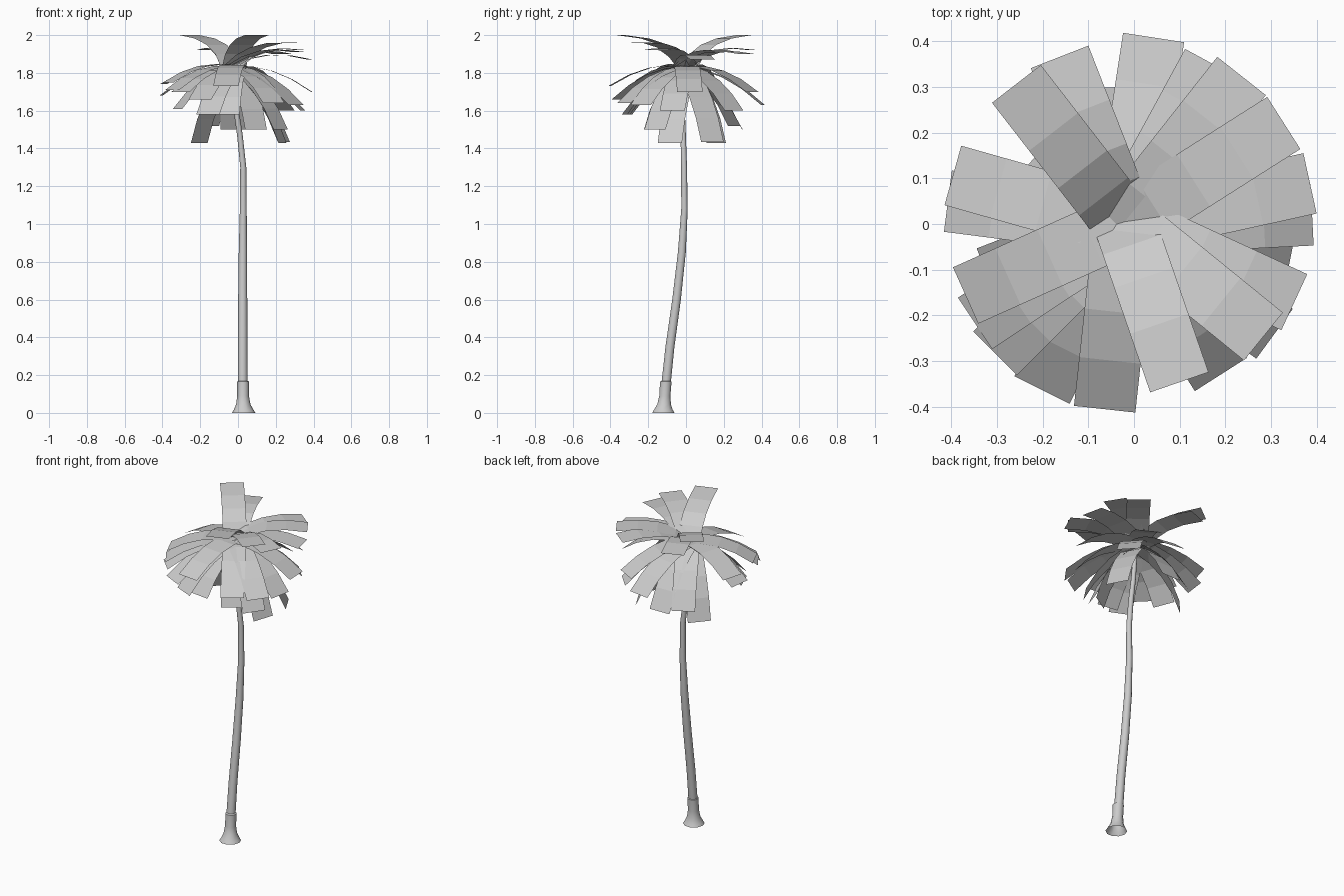
import bpy, bmesh, math
from mathutils import Vector

if "Cube" in bpy.data.objects:
    bpy.data.objects.remove(bpy.data.objects["Cube"], do_unlink=True)

grey = bpy.data.materials.new("light_grey")
grey.use_nodes = True
grey.diffuse_color = (0.6, 0.6, 0.6, 1)
grey.node_tree.nodes["Principled BSDF"].inputs["Base Color"].default_value = (0.6, 0.6, 0.6, 1)

CROWN = Vector((-0.02, 0.0, 1.835))


def finish(name, bm):
    mesh = bpy.data.meshes.new(name)
    bm.to_mesh(mesh)
    bm.free()
    mesh.materials.append(grey)
    obj = bpy.data.objects.new(name, mesh)
    bpy.context.collection.objects.link(obj)
    return obj


def tube(name, rings, sides=10):
    """Loft open-ended circles given as (x, y, z, radius), bottom to top."""
    bm = bmesh.new()
    loops = []
    for x, y, z, r in rings:
        loops.append([bm.verts.new((x + r * math.cos(a), y + r * math.sin(a), z))
                      for a in (math.tau * i / sides for i in range(sides))])
    for low, high in zip(loops, loops[1:]):
        for i in range(sides):
            j = (i + 1) % sides
            bm.faces.new((low[i], low[j], high[j], high[i]))
    obj = finish(name, bm)
    bpy.ops.object.select_all(action="DESELECT")
    obj.select_set(True)
    bpy.context.view_layer.objects.active = obj
    bpy.ops.object.shade_smooth_by_angle(angle=math.radians(50))


def frond(name, azimuth, reach, tip_z, offset=-0.02, bow=0.085, knee_at=0.45, width=0.135, steps=4):
    """A flat strip from the crown to its tip, bowed upward by a fixed amount."""
    a = math.radians(azimuth)
    tip = Vector((reach * math.cos(a), reach * math.sin(a), tip_z))
    out = tip - CROWN
    out.z = 0
    out.normalize()
    start = CROWN + out * offset
    side = Vector((-out.y, out.x, 0))
    normal = (tip - start).cross(side).normalized()
    knee = start.lerp(tip, knee_at) + normal * bow
    bm = bmesh.new()
    pairs = []
    for i in range(steps + 1):
        t = i / steps
        p = start * (1 - t) ** 2 + knee * 2 * t * (1 - t) + tip * t * t
        pairs.append([bm.verts.new(p + side * s * width / 2) for s in (-1, 1)])
    for (a0, b0), (a1, b1) in zip(pairs, pairs[1:]):
        bm.faces.new((a0, a1, b1, b0))
    finish(name, bm)


# Flared foot and the slender leaning trunk
tube("trunk_foot", [(0.03, -0.12, 0, 0.062), (0.03, -0.12, 0.015, 0.053),
                    (0.028, -0.116, 0.045, 0.038), (0.027, -0.112, 0.09, 0.031),
                    (0.027, -0.107, 0.165, 0.032), (0.027, -0.106, 0.17, 0.024)])
tube("trunk", [(0.025, -0.107, 0.14, 0.026), (0.025, -0.085, 0.35, 0.025),
               (0.025, -0.05, 0.6, 0.024), (0.026, -0.022, 0.85, 0.022),
               (0.028, -0.008, 1.08, 0.018), (0.028, -0.01, 1.3, 0.016),
               (0.01, -0.015, 1.47, 0.015), (-0.012, -0.02, 1.62, 0.014),
               (-0.022, -0.01, 1.84, 0.012)])

# Rising fronds at the top: azimuth, reach, tip height, start offset
for n, (az, reach, z, offset) in enumerate([(130, 0.4, 2.0, 0.03), (-74, 0.36, 2.0, 0),
                                            (114, 0.4, 1.92, 0.03)]):
    frond(f"rising_frond_{n}", az, reach, z, offset, bow=0.105, knee_at=0.3)

# Upper fronds that spread nearly level
for n, (az, reach, z) in enumerate([(-41, 0.375, 1.96), (-26, 0.39, 1.92), (13, 0.395, 1.87),
                                    (34, 0.395, 1.91), (54, 0.4, 1.9)]):
    frond(f"upper_frond_{n}", az, reach, z)

# Middle fronds that slope outward and down
for n, (az, reach, z) in enumerate([
        (84, 0.41, 1.63), (165, 0.41, 1.74), (173, 0.41, 1.68),
        (203, 0.4, 1.75), (212, 0.41, 1.71), (223, 0.415, 1.70),
        (241, 0.415, 1.66), (261, 0.41, 1.73), (3, 0.39, 1.70), (64, 0.39, 1.70)]):
    frond(f"middle_frond_{n}", az, reach, z)

# Low fronds that hang steeply
for n, (az, reach, z) in enumerate([
        (-12, 0.35, 1.6), (-38, 0.39, 1.63), (-60, 0.38, 1.64), (259, 0.31, 1.58),
        (243, 0.35, 1.58), (200, 0.34, 1.61), (30, 0.28, 1.435), (-20, 0.25, 1.43),
        (-36, 0.28, 1.5), (-63, 0.21, 1.5), (142, 0.26, 1.43), (122, 0.3, 1.52),
        (95, 0.3, 1.5), (45, 0.36, 1.6)]):
    frond(f"low_frond_{n}", az, reach, z)
